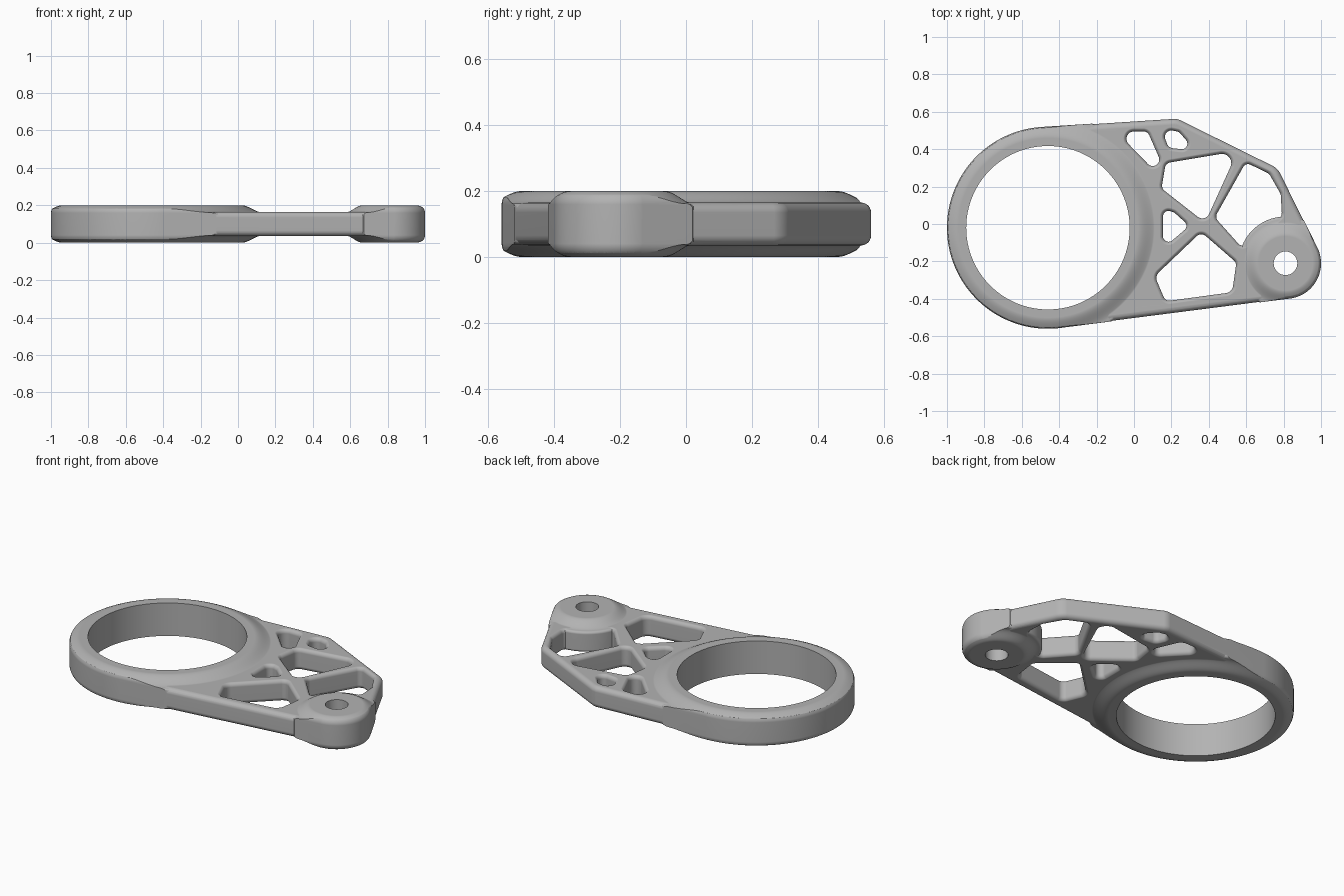
import bpy
import bmesh
from math import cos, sin, pi, radians
from mathutils import Vector

if "Cube" in bpy.data.objects:
    bpy.data.objects.remove(bpy.data.objects["Cube"], do_unlink=True)

MID, FULL_TOP, PLATE_TOP = 0.1, 0.2, 0.165
RING, BOSS = (-0.46, -0.02), (0.81, -0.21)
QUARTER = [i / 6 * pi / 2 for i in range(7)]


def solid(name, circles, upper, n=192):
    """Convex hull of circles (x, y, radius), stacked through (offset, z) steps mirrored about MID."""
    profile = [(o, 2 * MID - z) for o, z in reversed(upper)] + upper
    bm = bmesh.new()
    layers = []
    for off, z in profile:
        ring = []
        for i in range(n):
            a = 2 * pi * i / n
            d = Vector((cos(a), sin(a)))
            x, y, r = max(circles, key=lambda c: c[0] * d.x + c[1] * d.y + c[2])
            ring.append(bm.verts.new((x + d.x * (r + off), y + d.y * (r + off), z)))
        layers.append(ring)
    for low, high in zip(layers, layers[1:]):
        for i in range(n):
            j = (i + 1) % n
            bm.faces.new((low[i], low[j], high[j], high[i]))
    bm.faces.new(layers[0][::-1])
    bm.faces.new(layers[-1])
    mesh = bpy.data.meshes.new(name)
    bm.to_mesh(mesh)
    bm.free()
    obj = bpy.data.objects.new(name, mesh)
    bpy.context.collection.objects.link(obj)
    return obj


def combine(target, tool, operation, keep=False):
    mod = target.modifiers.new("combine", 'BOOLEAN')
    mod.operation, mod.solver, mod.object = operation, 'EXACT', tool
    bpy.context.view_layer.objects.active = target
    bpy.ops.object.modifier_apply(modifier=mod.name)
    if not keep:
        bpy.data.objects.remove(tool, do_unlink=True)


def rounded_edge(top, b, inset=0.0):
    return [(b * cos(a) - b - inset, top - b + b * sin(a)) for a in QUARTER]


def flared_edge(top, b):
    return [(b - b * cos(a), top - b + b * sin(a)) for a in QUARTER] + [(b, top + 0.1)]


def flare(r_in, r_out, drop=0.038, b=0.015):
    """Raised hub that sweeps down in an S to the plate, then rounds over to a wall."""
    base = FULL_TOP - drop
    steps = [(r_out + b * cos(a), base - b + b * sin(a)) for a in QUARTER]
    for i in range(1, 13):
        t = 1 - i / 12
        steps.append((r_in + (r_out - r_in) * t, FULL_TOP - drop * t * t * (3 - 2 * t)))
    return steps


# Outline: ring, two corners and boss
outline = [(*RING, 0.54), (0.215, 0.485, 0.08), (0.696, 0.225, 0.1), (*BOSS, 0.19)]
envelope = solid("envelope", outline, rounded_edge(FULL_TOP + 0.0015, 0.042))
bracket = solid("bracket", outline, rounded_edge(PLATE_TOP, 0.03, 0.003))

# Openings of the truss
openings = [
    [(0.0, 0.455, 0.04), (0.05, 0.46, 0.035), (0.1, 0.345, 0.035)],
    [(0.2, 0.465, 0.035), (0.225, 0.465, 0.03), (0.255, 0.43, 0.03), (0.21, 0.44, 0.035)],
    [(0.2, 0.295, 0.035), (0.47, 0.325, 0.05), (0.365, 0.07, 0.04), (0.185, 0.205, 0.035)],
    [(0.61, 0.29, 0.03), (0.69, 0.235, 0.045), (0.75, 0.15, 0.035),
     (0.755, 0.06, 0.035), (0.475, 0.04, 0.035), (0.58, -0.085, 0.03)],
    [(0.185, 0.04, 0.03), (0.2, 0.035, 0.03), (0.25, -0.01, 0.03), (0.185, -0.065, 0.03)],
    [(0.36, -0.09, 0.035), (0.165, -0.29, 0.045), (0.19, -0.375, 0.035),
     (0.485, -0.325, 0.045), (0.51, -0.22, 0.035)],
]
for circles in openings:
    combine(bracket, solid("opening", circles, flared_edge(PLATE_TOP + 0.001, 0.025), 64), 'DIFFERENCE')

# Raised ring and boss, trimmed to the outline
for name, centre, r_in, r_out in (("ring", RING, 0.48, 0.59), ("boss", BOSS, 0.145, 0.235)):
    hub = solid(name, [(*centre, 0)], flare(r_in, r_out))
    combine(hub, envelope, 'INTERSECT', keep=True)
    combine(bracket, hub, 'UNION')
bpy.data.objects.remove(envelope, do_unlink=True)

# Bores
for centre, radius in ((RING, 0.437), (BOSS, 0.063)):
    combine(bracket, solid("bore", [(*centre, radius)], [(0, 0.4)], 128), 'DIFFERENCE')

# Put the part on the ground
low = min(v.co.z for v in bracket.data.vertices)
for v in bracket.data.vertices:
    v.co.z -= low

# Grey metal
grey = bpy.data.materials.new("grey_metal")
grey.use_nodes = True
colour = (0.45, 0.45, 0.45, 1)
grey.diffuse_color = colour
grey.node_tree.nodes["Principled BSDF"].inputs["Base Color"].default_value = colour
bracket.data.materials.clear()
bracket.data.materials.append(grey)

# Smooth shading with crisp bore edges
bpy.ops.object.select_all(action='DESELECT')
bracket.select_set(True)
bpy.context.view_layer.objects.active = bracket
bpy.ops.object.shade_smooth_by_angle(angle=radians(35))
weighted = bracket.modifiers.new("weighted_normals", 'WEIGHTED_NORMAL')
weighted.keep_sharp = True
